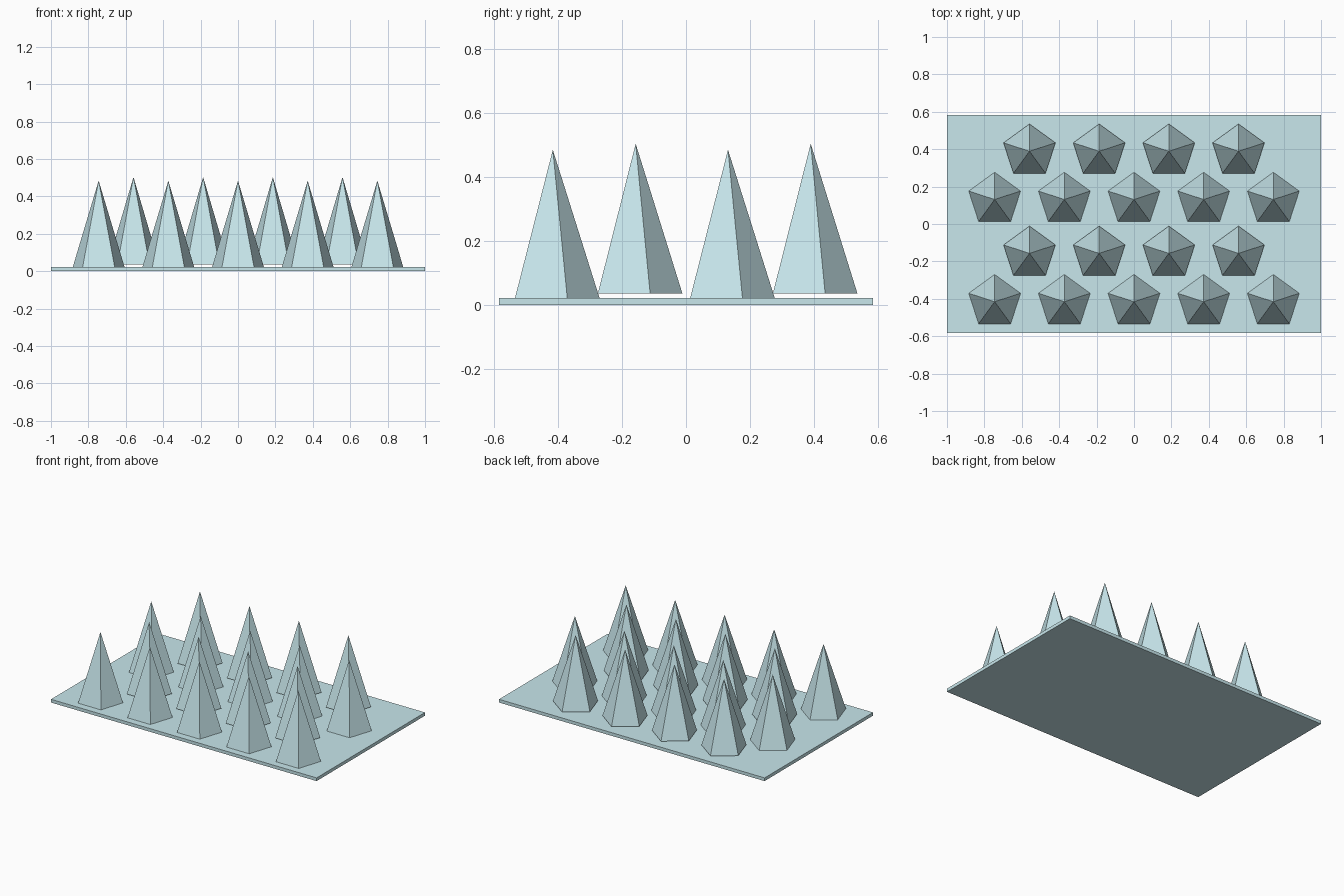
import bpy
import math

if "Cube" in bpy.data.objects:
    bpy.data.objects.remove(bpy.data.objects["Cube"])

mat = bpy.data.materials.new("pale_blue")
mat.diffuse_color = (0.58, 0.80, 0.84, 1)
mat.use_nodes = True
mat.node_tree.nodes["Principled BSDF"].inputs["Base Color"].default_value = mat.diffuse_color

PLATE_TOP = 0.022
RADIUS = 0.146
STEP = 0.3725

# Flat base plate
bpy.ops.mesh.primitive_cube_add(size=1, location=(0, 0, PLATE_TOP / 2))
plate = bpy.context.object
plate.name = "base_plate"
plate.scale = (2, 1.166, PLATE_TOP)
plate.data.materials.append(mat)


def spike(name, x, y, z0, z1):
    """Five-sided pyramid with one corner towards the back."""
    bpy.ops.mesh.primitive_cone_add(vertices=5, radius1=RADIUS, radius2=0,
                                    depth=z1 - z0, end_fill_type='NGON',
                                    location=(x, y, (z0 + z1) / 2))
    obj = bpy.context.object
    obj.name = name
    # make sure a corner points to +y
    v = max((v for v in obj.data.vertices if v.co.z < 0), key=lambda v: v.co.y)
    obj.rotation_euler.z = math.pi / 2 - math.atan2(v.co.y, v.co.x)
    obj.data.materials.append(mat)


# Staggered rows: (count, y, bottom, tip); four-spike rows hover slightly
rows = [(5, -0.4155, 0.021, 0.484), (4, -0.157, 0.035, 0.503),
        (5, 0.131, 0.021, 0.484), (4, 0.389, 0.035, 0.503)]
for r, (count, y, z0, z1) in enumerate(rows, 1):
    for i in range(count):
        spike(f"spike_row{r}_{i + 1}", (i - (count - 1) / 2) * STEP, y, z0, z1)
